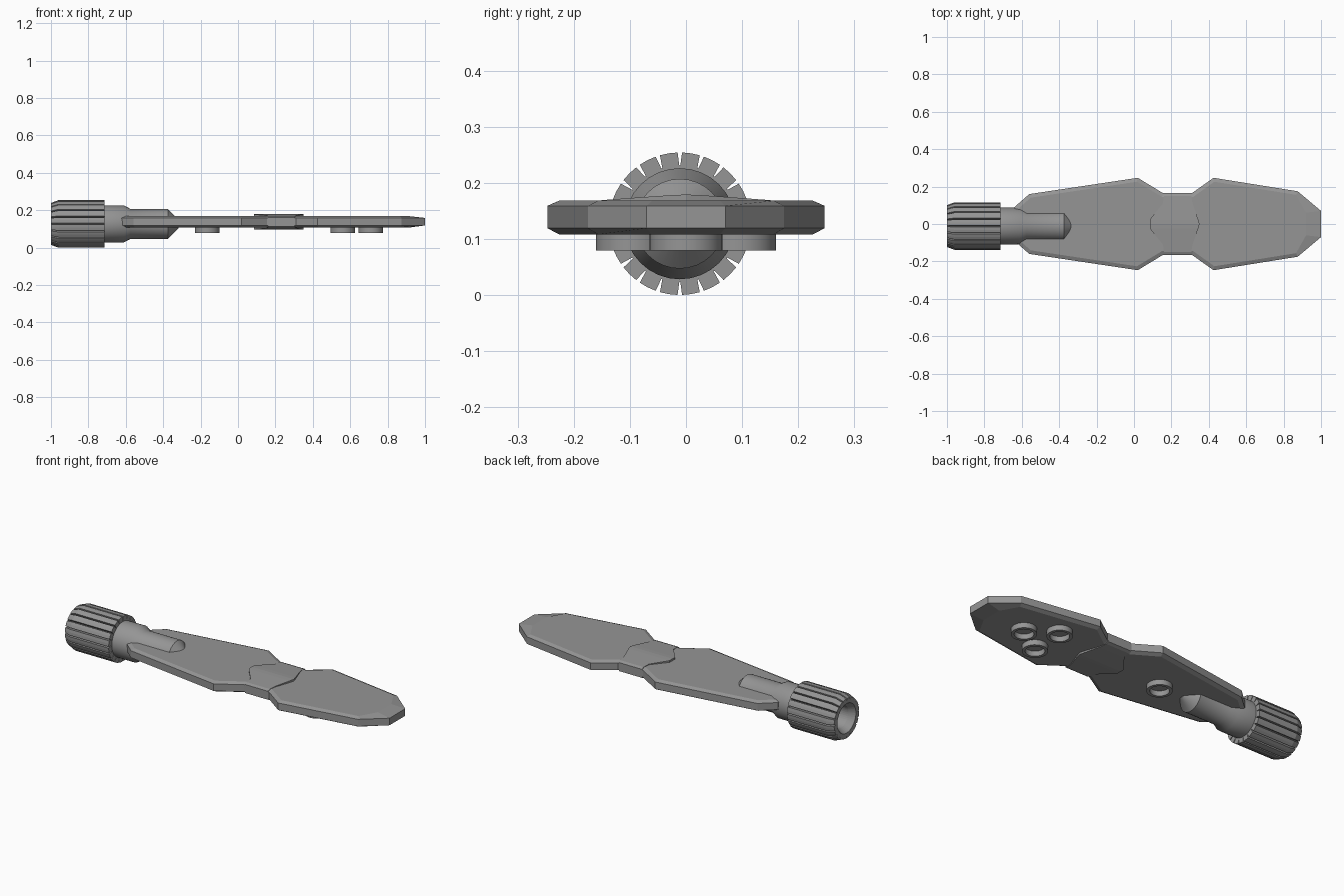
import bpy, bmesh
from math import sin, cos, pi, radians
from mathutils import Vector

if "Cube" in bpy.data.objects:
    bpy.data.objects.remove(bpy.data.objects["Cube"])

MID_Z = 0.138                 # middle plane of the blade
AX_Y, AX_Z = -0.011, 0.127    # axis of the handle

# Dark grey finish shared by every part
GREY = bpy.data.materials.new("dark_grey")
GREY.diffuse_color = (0.3, 0.3, 0.3, 1)
GREY.use_nodes = True
GREY.node_tree.nodes["Principled BSDF"].inputs["Base Color"].default_value = GREY.diffuse_color


def loft(name, rings, smooth=False, closed=False):
    """Skin equal-length loops; cap both ends unless the rings close on themselves."""
    bm = bmesh.new()
    vs = [[bm.verts.new(p) for p in r] for r in rings]
    n = len(rings[0])
    pairs = list(zip(vs, vs[1:])) + ([(vs[-1], vs[0])] if closed else [])
    for a, b in pairs:
        for i in range(n):
            j = (i + 1) % n
            bm.faces.new((a[i], a[j], b[j], b[i]))
    if not closed:
        bm.faces.new(vs[0][::-1])
        bm.faces.new(vs[-1])
    bmesh.ops.recalc_face_normals(bm, faces=bm.faces)
    me = bpy.data.meshes.new(name)
    bm.to_mesh(me)
    bm.free()
    me.materials.append(GREY)
    ob = bpy.data.objects.new(name, me)
    bpy.context.collection.objects.link(ob)
    if smooth:
        bpy.ops.object.select_all(action='DESELECT')
        ob.select_set(True)
        bpy.context.view_layer.objects.active = ob
        bpy.ops.object.shade_smooth_by_angle(angle=radians(30))
    return ob


def inset(pts, d):
    """Mitred inward offset of a clockwise outline."""
    out = []
    for i, p in enumerate(pts):
        e1 = (p - pts[i - 1]).normalized()
        e2 = (pts[(i + 1) % len(pts)] - p).normalized()
        n1, n2 = Vector((e1.y, -e1.x)), Vector((e2.y, -e2.x))
        out.append(p + (n1 + n2) * d / (1 + n1.dot(n2)))
    return out


# Blade: waisted double lozenge with chamfered rim and a sloping tip
half = [(-0.64, 0.09), (-0.56, 0.16), (0.02, 0.247), (0.155, 0.165),
        (0.31, 0.165), (0.425, 0.247), (0.875, 0.175), (1.0, 0.07)]
outline = [Vector(p) for p in half] + [Vector((x, -y)) for x, y in reversed(half)]
rim = inset(outline, 0.02)
for p in rim:
    if p.x > 0.95:
        p.x -= 0.06
layers = [(rim, 0.030), (outline, 0.021), (outline, -0.019), (rim, -0.030)]
loft("blade", [[(p.x, p.y, MID_Z + dz) for p in pts] for pts, dz in layers])

# Waist binding: crowned band with pointed front and back edges
stations = [(0.166, 0.16, 0.303, 0.024), (0.15, 0.16, 0.306, 0.031),
            (0.11, 0.155, 0.313, 0.034), (0.025, 0.085, 0.343, 0.040)]
stations += [(0, 0.085, 0.35, 0.041)] + [(-y, a, b, h) for y, a, b, h in reversed(stations)]
loft("waist_binding", [[(a, y, MID_Z - h), (b, y, MID_Z - h),
                        (b, y, MID_Z + h), (a, y, MID_Z + h)]
                       for y, a, b, h in stations])


# Ribbed knob: 20 ribs with narrow grooves and a bored end
def ribbed(x, r_out, r_groove, ribs=20):
    step, pts = 2 * pi / ribs, []
    for k in range(ribs):
        for f, r in ((0.03, r_groove), (0.10, r_out), (0.5, r_out),
                     (0.90, r_out), (0.97, r_groove)):
            a = (k + f) * step
            pts.append((x, AX_Y + r * sin(a), AX_Z + r * cos(a)))
    return pts


knob = [(-0.78, 0.063, 0.063), (-0.965, 0.063, 0.063), (-1.0, 0.083, 0.083),
        (-1.0, 0.112, 0.102), (-0.96, 0.127, 0.104), (-0.715, 0.127, 0.104),
        (-0.715, 0.085, 0.085)]
loft("ribbed_knob", [ribbed(*k) for k in knob])


def circle_x(x, r, n=32):
    return [(x, AX_Y + r * sin(2 * pi * i / n), AX_Z + r * cos(2 * pi * i / n))
            for i in range(n)]


# Shaft: collar, shoulder, rod and tapered nose
shaft = [(-0.73, 0.099), (-0.61, 0.099), (-0.575, 0.08), (-0.375, 0.08), (-0.318, 0.022)]
loft("shaft", [circle_x(x, r) for x, r in shaft], smooth=True)


# Sockets: four short rings below the blade
def socket(name, cx, cy, n=32):
    prof = [(0.065, 0.115), (0.065, 0.079), (0.049, 0.079), (0.049, 0.115)]
    loft(name, [[(cx + r * cos(2 * pi * i / n), cy + r * sin(2 * pi * i / n), z)
                 for i in range(n)] for r, z in prof], smooth=True, closed=True)


for i, (cx, cy) in enumerate([(-0.165, 0), (0.56, 0.095), (0.56, -0.095), (0.71, 0)]):
    socket("socket_%d" % (i + 1), cx, cy)
